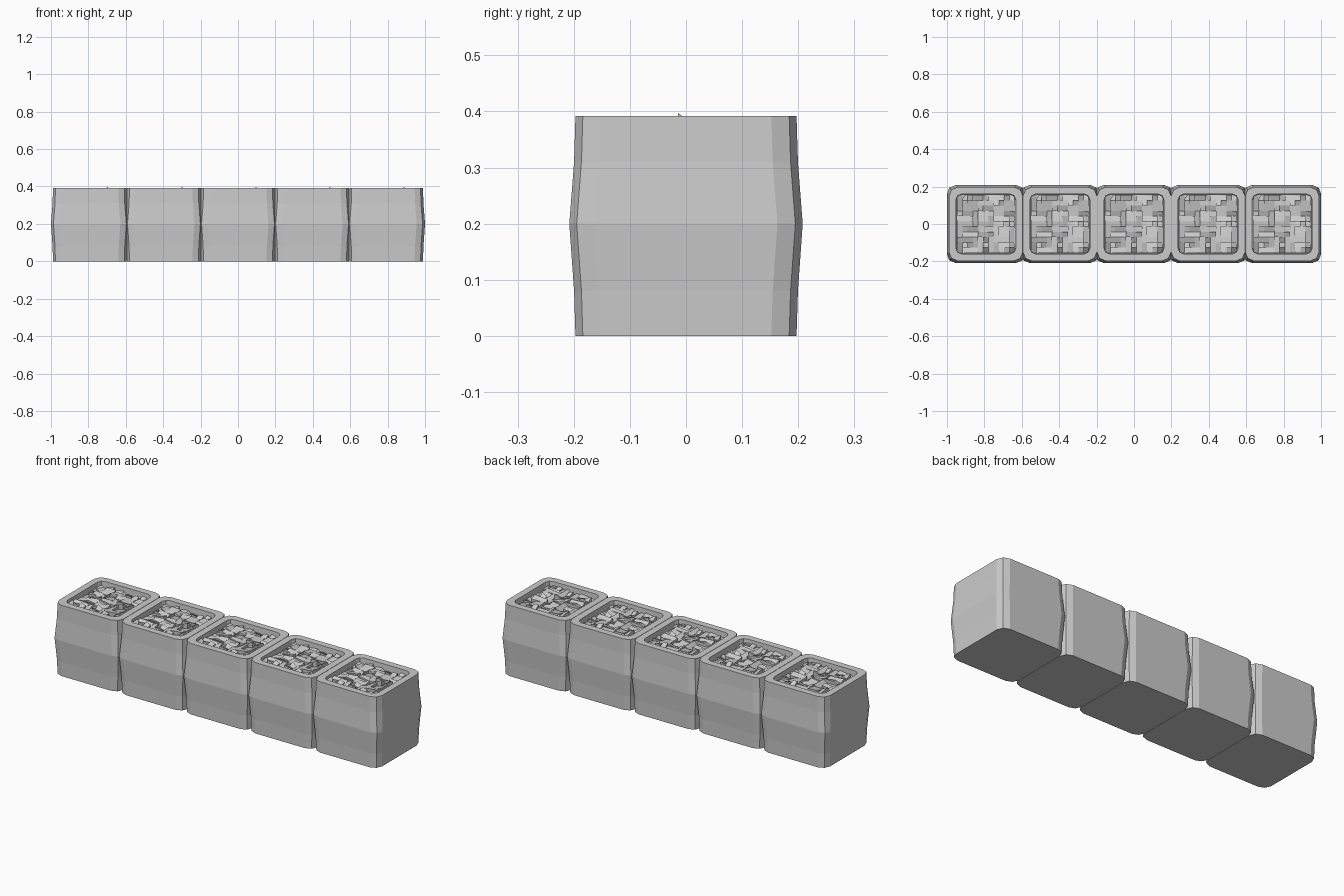
import bpy, bmesh, math, random
from mathutils import Matrix, Vector

if "Cube" in bpy.data.objects:
    bpy.data.objects.remove(bpy.data.objects["Cube"])

PITCH = 0.396
random.seed(7)


def rounded_square(half, radius, segs=2):
    pts = []
    c = half - radius
    for k, (sx, sy) in enumerate([(1, 1), (-1, 1), (-1, -1), (1, -1)]):
        for j in range(segs + 1):
            a = math.pi / 2 * (k + j / segs)
            pts.append((sx * c + radius * math.cos(a), sy * c + radius * math.sin(a)))
    return pts


def to_mesh(bm, name):
    bmesh.ops.recalc_face_normals(bm, faces=bm.faces)
    me = bpy.data.meshes.new(name)
    bm.to_mesh(me)
    bm.free()
    return me


# Bulging pot: outer wall, flat rim, stepped inner wall, inner floor
def pot_mesh():
    # half width, z, corner radius
    profile = [(0.197, 0, 0.045), (0.1995, 0.08, 0.045), (0.208, 0.2, 0.045),
               (0.1995, 0.31, 0.045), (0.197, 0.392, 0.045),
               (0.160, 0.392, 0.03), (0.158, 0.355, 0.03)]
    bm = bmesh.new()
    rings = [[bm.verts.new((x, y, z)) for x, y in rounded_square(h, r)]
             for h, z, r in profile]
    n = len(rings[0])
    for a, b in zip(rings, rings[1:]):
        for i in range(n):
            j = (i + 1) % n
            bm.faces.new((a[i], a[j], b[j], b[i]))
    bm.faces.new(rings[0][::-1])
    bm.faces.new(rings[-1])
    return to_mesh(bm, "pot")


# Rubble: a grid randomly packed with small tilted blocks
def rubble_mesh():
    bm = bmesh.new()
    n, half = 11, 0.154
    cell = 2 * half / n
    free = {(i, j) for i in range(n) for j in range(n)}
    for i in range(n):
        for j in range(n):
            if (i, j) not in free:
                continue
            w, d = random.choice([(1, 1), (2, 1), (1, 2), (2, 2), (3, 1), (1, 3)])
            need = {(i + a, j + b) for a in range(w) for b in range(d)}
            if not need <= free:
                w = d = 1
                need = {(i, j)}
            free -= need
            edge = i == 0 or j == 0 or i + w == n or j + d == n
            x = -half + (i + w / 2) * cell
            y = -half + (j + d / 2) * cell
            z = random.uniform(0.366, 0.378) - (0.006 if edge else 0)
            tx = random.uniform(-0.55, 0.55) / d
            ty = random.uniform(-0.55, 0.55) / w
            verts = bmesh.ops.create_cube(bm, size=1)["verts"]
            for v in verts:
                px, py = v.co.x * w * cell, v.co.y * d * cell
                top = min(z + tx * py + ty * px + random.uniform(-0.006, 0.009), 0.399)
                v.co = Vector((x + px, y + py, top if v.co.z > 0 else 0.35))
    return to_mesh(bm, "rubble")


pot, rubble = pot_mesh(), rubble_mesh()

# Row of five identical filled pots
for k in range(5):
    for me in (pot, rubble):
        ob = bpy.data.objects.new(f"{me.name}_{k + 1}", me)
        ob.location.x = (k - 2) * PITCH
        bpy.context.collection.objects.link(ob)
